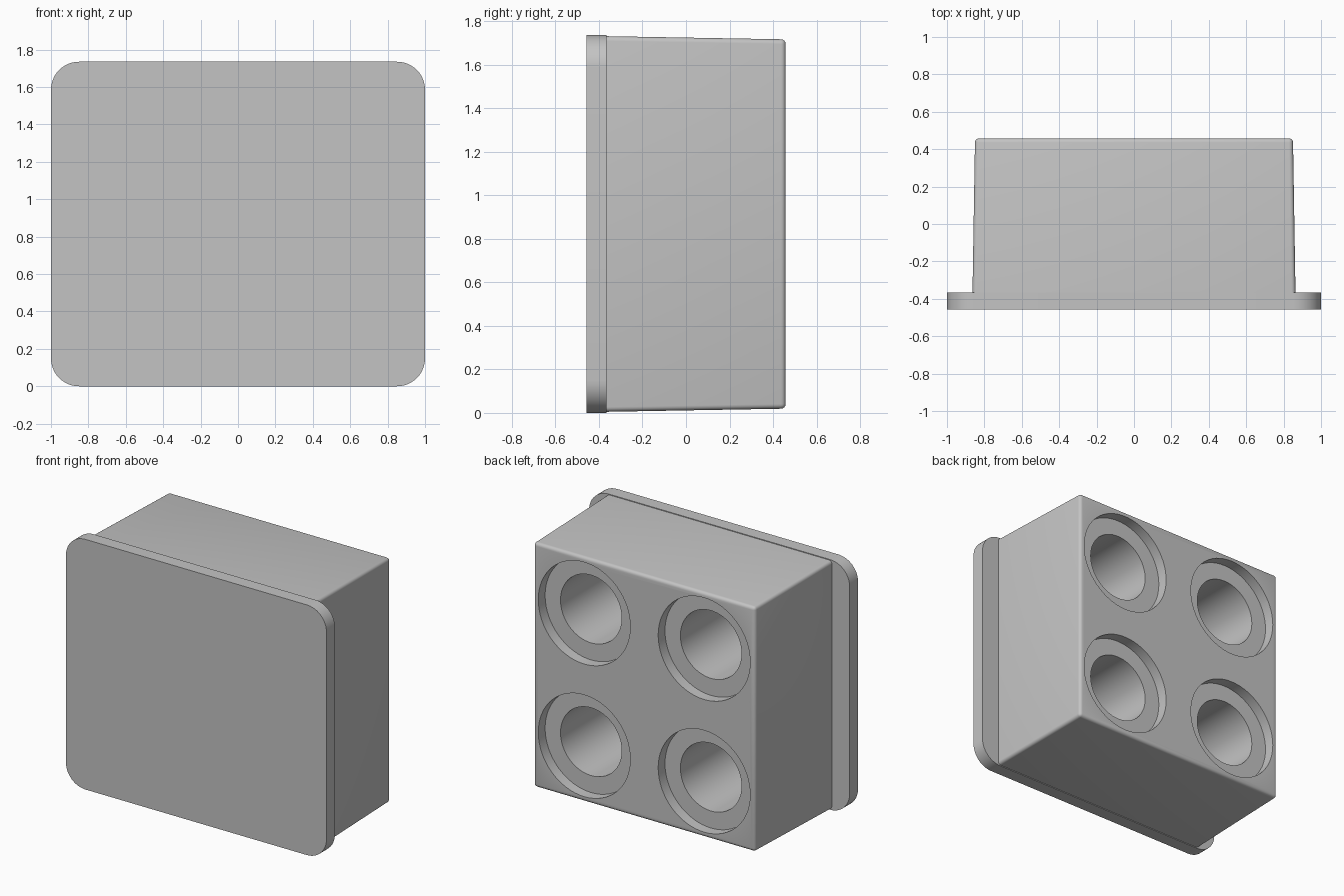
import bpy
import bmesh
import math

cube = bpy.data.objects.get("Cube")
if cube:
    bpy.data.objects.remove(cube, do_unlink=True)

HEIGHT = 1.735
MID_Z = HEIGHT / 2
FRONT, PLATE_BACK, BACK = -0.458, -0.366, 0.458

# Single grey plastic
grey = bpy.data.materials.new("light_grey")
grey.use_nodes = True
colour = (0.55, 0.55, 0.55, 1)
grey.diffuse_color = colour
grey.node_tree.nodes["Principled BSDF"].inputs["Base Color"].default_value = colour


def tapered_box(name, y0, half0, y1, half1, bevel, segments, pick):
    """Box from y0 to y1 with (x, z) half sizes at each end; picked edges rounded."""
    bm = bmesh.new()
    bmesh.ops.create_cube(bm, size=2)
    for v in bm.verts:
        y, half = (y0, half0) if v.co.y < 0 else (y1, half1)
        v.co = (v.co.x * half[0], y, MID_Z + v.co.z * half[1])
    edges = [e for e in bm.edges if pick(*[v.co.y for v in e.verts])]
    bmesh.ops.bevel(bm, geom=edges, offset=bevel, segments=segments,
                    profile=0.5, affect='EDGES')
    bmesh.ops.recalc_face_normals(bm, faces=bm.faces)
    mesh = bpy.data.meshes.new(name)
    bm.to_mesh(mesh)
    bm.free()
    mesh.materials.append(grey)
    obj = bpy.data.objects.new(name, mesh)
    bpy.context.collection.objects.link(obj)
    return obj


def select(obj):
    bpy.ops.object.select_all(action='DESELECT')
    obj.select_set(True)
    bpy.context.view_layer.objects.active = obj


def drill(obj, x, z, radius, bottom):
    """Cut a round hole from the back face down to y = bottom."""
    top = BACK + 0.1
    bpy.ops.mesh.primitive_cylinder_add(
        vertices=64, radius=radius, depth=top - bottom,
        location=(x, (top + bottom) / 2, z), rotation=(math.pi / 2, 0, 0))
    cutter = bpy.context.object
    cutter.hide_render = True
    cutter.data.materials.append(grey)
    select(obj)
    mod = obj.modifiers.new("hole", 'BOOLEAN')
    mod.operation = 'DIFFERENCE'
    mod.solver = 'EXACT'
    mod.object = cutter
    bpy.ops.object.modifier_apply(modifier=mod.name)
    bpy.data.objects.remove(cutter, do_unlink=True)


# Front plate with rounded corners
plate = tapered_box("front_plate", FRONT, (1, MID_Z), PLATE_BACK, (1, MID_Z),
                    0.15, 12, lambda a, b: abs(a - b) > 0.01)

# Tapered block with small rounded edges, sunk slightly into the plate
block = tapered_box("block", PLATE_BACK - 0.03, (0.864, 0.863), BACK, (0.85, 0.848),
                    0.022, 4, lambda a, b: max(a, b) > 0)

# Four stepped sockets in the back
for x in (-0.46, 0.46):
    for z in (MID_Z - 0.46, MID_Z + 0.46):
        drill(block, x, z, 0.353, BACK - 0.075)
        drill(block, x, z, 0.235, PLATE_BACK + 0.01)

for obj in (plate, block):
    select(obj)
    bpy.ops.object.shade_smooth_by_angle(angle=math.radians(30))
